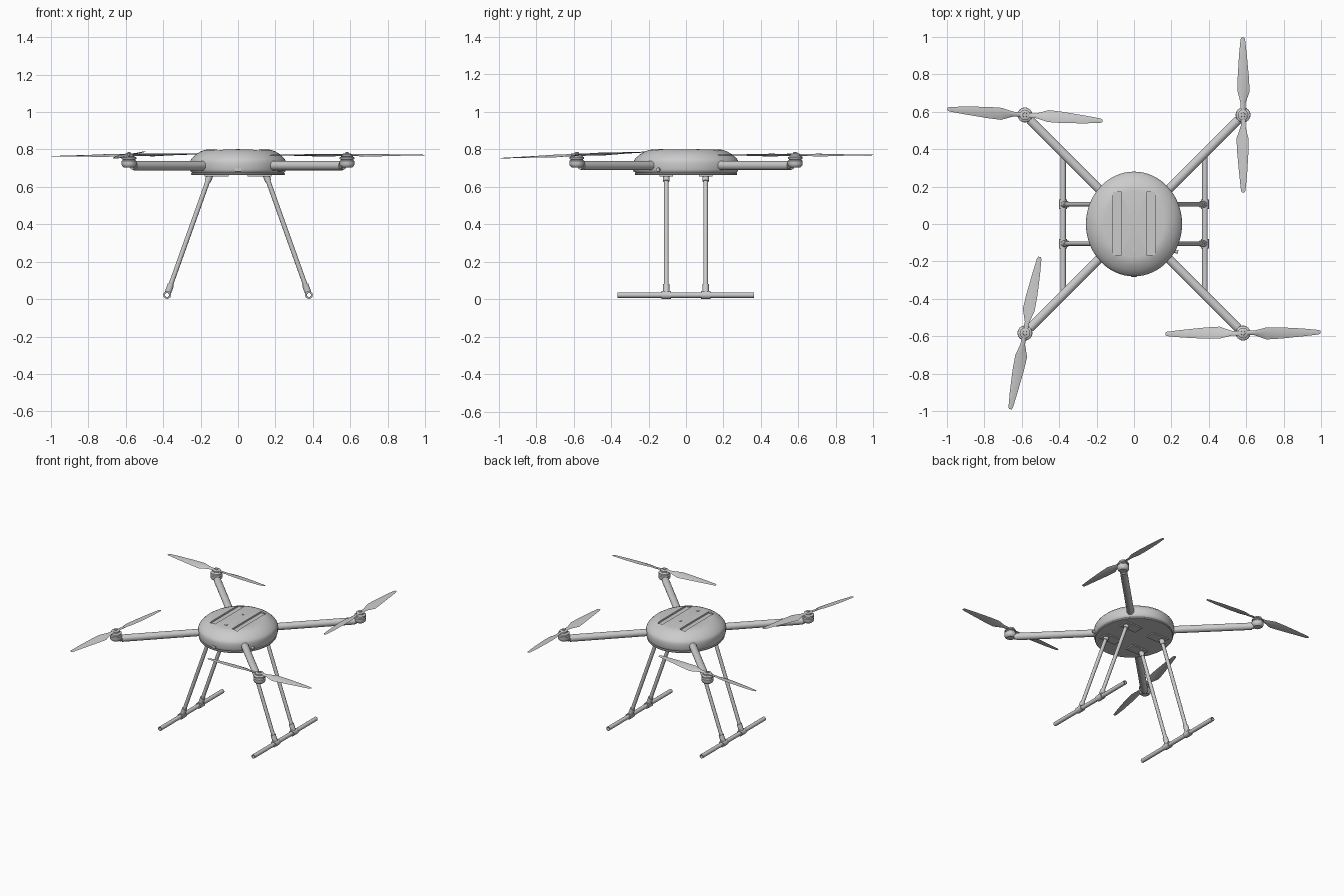
import bpy, bmesh, math
from mathutils import Vector, Matrix

if "Cube" in bpy.data.objects:
    bpy.data.objects.remove(bpy.data.objects["Cube"])


def finish(bm, name, angle=35):
    bmesh.ops.remove_doubles(bm, verts=bm.verts, dist=1e-5)
    bmesh.ops.recalc_face_normals(bm, faces=bm.faces)
    me = bpy.data.meshes.new(name)
    bm.to_mesh(me)
    bm.free()
    ob = bpy.data.objects.new(name, me)
    bpy.context.collection.objects.link(ob)
    smooth(ob, angle)
    return ob


def smooth(ob, angle=35):
    bpy.ops.object.select_all(action='DESELECT')
    ob.select_set(True)
    bpy.context.view_layer.objects.active = ob
    bpy.ops.object.shade_smooth_by_angle(angle=math.radians(angle))


def lathe(name, profile, sides=32, mat=Matrix(), closed=False):
    """Spin (radius, height) points round z, then place with mat."""
    bm = bmesh.new()
    rings = []
    for r, z in profile:
        rings.append([bm.verts.new(mat @ Vector((r * math.cos(a), r * math.sin(a), z)))
                      for a in (2 * math.pi * i / sides for i in range(sides))])
    pairs = list(zip(rings, rings[1:]))
    if closed:
        pairs.append((rings[-1], rings[0]))
    for a, b in pairs:
        for i in range(sides):
            j = (i + 1) % sides
            bm.faces.new((a[i], a[j], b[j], b[i]))
    bmesh.ops.dissolve_degenerate(bm, dist=1e-6, edges=bm.edges)
    return finish(bm, name)


def tube(name, p, q, r, sides=24, hollow=0):
    p, q = Vector(p), Vector(q)
    d = q - p
    mat = Matrix.Translation(p) @ d.to_track_quat('Z', 'Y').to_matrix().to_4x4()
    n = d.length
    if hollow:
        return lathe(name, [(r, 0), (r, n), (hollow, n), (hollow, 0)], sides, mat, True)
    return lathe(name, [(0, 0), (r, 0), (r, n), (0, n)], sides, mat)


def box(name, lo, hi):
    bm = bmesh.new()
    bmesh.ops.create_cube(bm, size=1)
    for v in bm.verts:
        v.co = [lo[i] + (v.co[i] + 0.5) * (hi[i] - lo[i]) for i in range(3)]
    return finish(bm, name)


# Body shell: elliptical disc with a sloping shoulder and flat top
oval = Matrix.Diagonal((0.257, 0.28, 1, 1))
body = lathe("body_shell", [(0, .675), (.96, .675), (.985, .682), (1, .692), (1, .728), (.99, .741),
                            (.965, .752), (.88, .773), (.78, .789), (.70, .797), (.63, .80), (0, .80)],
             64, oval)
lathe("base_plate", [(0, .663), (.965, .663), (.975, .666), (.975, .672), (.94, .678), (0, .678)],
      64, oval)

# Two shallow grooves in the lid
for s in (-1, 1):
    cut = box("groove_cutter", (s * .09 - .022, -.165, .788), (s * .09 + .022, .17, .85))
    cut.hide_render = True
    m = body.modifiers.new("groove", 'BOOLEAN')
    m.operation, m.object = 'DIFFERENCE', cut
    bpy.context.view_layer.objects.active = body
    bpy.ops.object.modifier_apply(modifier=m.name)
    bpy.data.objects.remove(cut)
smooth(body, 25)

# Lid buttons, front port and side connector
tube("lid_button_back", (0, .063, .79), (0, .063, .803), .008)
tube("lid_button_front", (0, -.135, .79), (0, -.135, .803), .011)
box("front_port", (-.015, -.283, .683), (.015, -.26, .70))
tube("side_connector", (.20, -.14, .692), (.235, -.15, .692), .010)


def propeller(name, centre, angle, tilt, hand):
    # Stations: radius, right edge, left edge, twist in degrees, thickness
    stations = [(.015, .012, .012, 12, .010), (.06, .013, .013, 16, .010), (.09, .024, .020, 16, .008),
                (.125, .037, .029, 14, .007), (.20, .033, .028, 10, .006), (.32, .022, .020, 6, .004),
                (.405, .013, .011, 4, .003), (.415, .008, .006, 4, .002)]
    place = (Matrix.Translation(centre) @ Matrix.Rotation(math.radians(angle), 4, 'Z')
             @ Matrix.Rotation(math.radians(tilt), 4, 'Y'))
    bm = bmesh.new()
    for turn in (0, math.pi):
        mat = place @ Matrix.Rotation(turn, 4, 'Z')
        rings = []
        for r, a, b, tw, t in stations:
            t2 = math.radians(tw)
            ring = []
            for y, z in ((-a, 0), (-a * .4, t / 2), (b * .4, t / 2), (b, 0), (b * .4, -t / 2), (-a * .4, -t / 2)):
                yy = y * math.cos(t2) - z * math.sin(t2)
                zz = y * math.sin(t2) + z * math.cos(t2)
                ring.append(bm.verts.new(mat @ Vector((r, yy * hand, zz))))
            rings.append(ring)
        for p, q in zip(rings, rings[1:]):
            for i in range(6):
                j = (i + 1) % 6
                bm.faces.new((p[i], p[j], q[j], q[i]))
        bm.faces.new(rings[0])
        bm.faces.new(rings[-1])
    finish(bm, name)


# Arms, motors and propellers: sign x, sign y, blade angle, tilt, handedness
M = .583
for label, sx, sy, angle, tilt, hand in (("front_right", 1, -1, .8, 0, 1), ("back_right", 1, 1, 90.3, 0, 1),
                                         ("back_left", -1, 1, 175.5, .9, -1),
                                         ("front_left", -1, -1, 79, -2.4, -1)):
    x, y = sx * M, sy * M
    u = Vector((sx, sy, 0)).normalized()
    h = Vector((0, 0, .713))
    tube("arm_" + label, u * .15 + h, u * .785 + h, .0245, 32)
    tube("arm_clamp_" + label, u * .76 + h, u * .80 + h, .020)
    at = Matrix.Translation((x, y, 0))
    lathe("motor_" + label, [(0, .703), (.026, .703), (.036, .711), (.040, .720), (.040, .738),
                             (.034, .743), (.034, .747), (.039, .749), (.039, .757), (.030, .763),
                             (.016, .765), (0, .765)], 32, at)
    lathe("propeller_hub_" + label, [(0, .762), (.024, .762), (.028, .765), (.028, .774), (.022, .777),
                                     (.012, .778), (.011, .784), (0, .786)], 24, at)
    propeller("propeller_" + label, (x, y, .77), angle, tilt, hand)

# Landing gear: skids, legs, sleeves and mounting pads
for side, s in (("left", -1), ("right", 1)):
    x = s * .379
    tube("skid_" + side, (x, -.365, .022), (x, .362, .022), .0145, 24, .011)
    for end, y in (("front", -.105), ("back", .105)):
        n = f"{end}_{side}"
        top, foot = Vector((s * .150, y, .663)), Vector((x, y, .022))
        d = (foot - top).normalized()
        tube("leg_" + n, top, foot - d * .012, .0125)
        tube("leg_socket_" + n, top, top + d * .035, .0175)
        tube("leg_foot_" + n, foot - d * .06, foot - d * .012, .0175)
        tube("skid_sleeve_" + n, (x, y - .026, .022), (x, y + .026, .022), .021, 24, .014)
        box("leg_pad_" + n, (s * .115 - .065, y - .036, .655), (s * .115 + .065, y + .036, .665))
